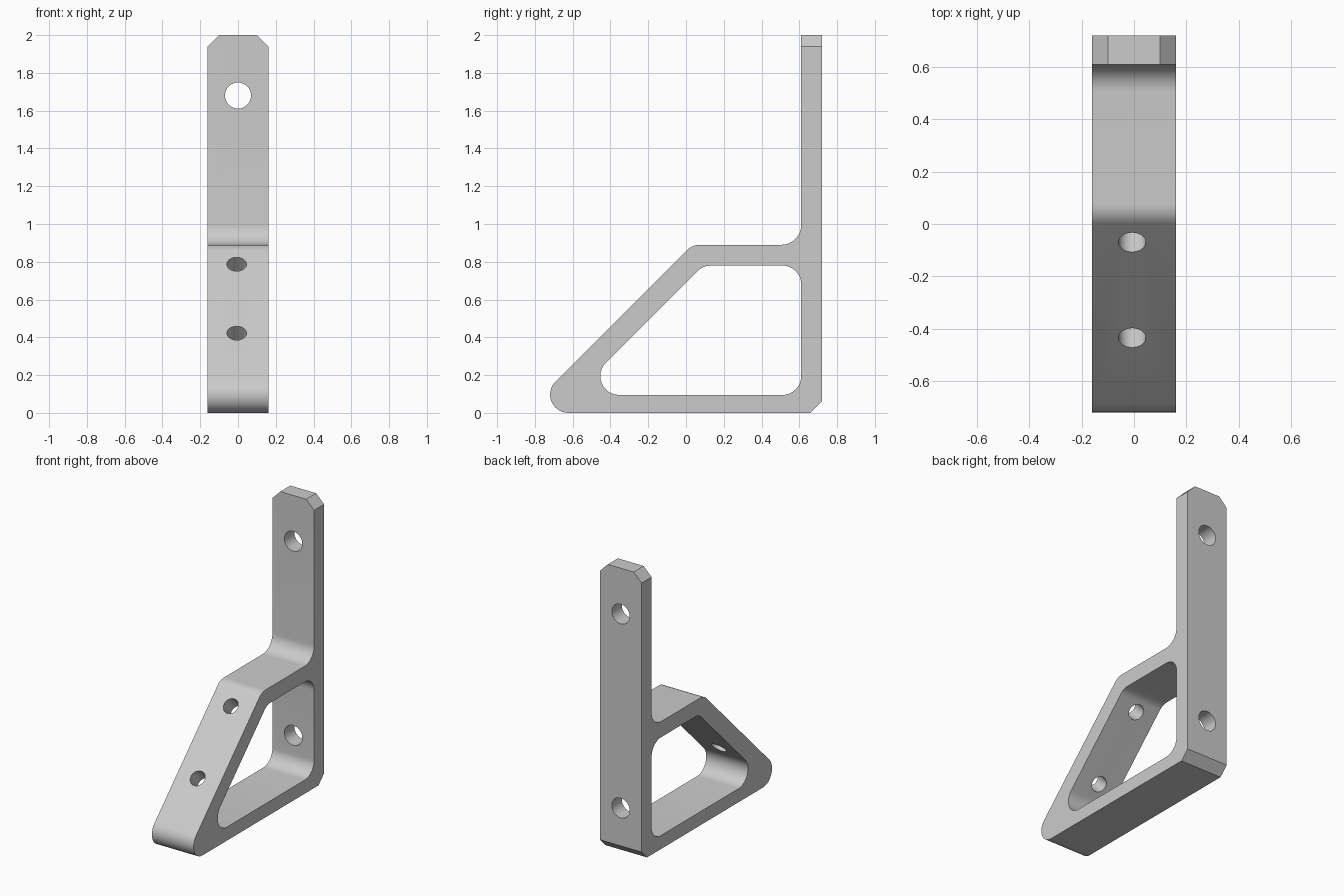
import bpy
import bmesh
from math import radians, tan, cos, sin, pi
from mathutils import Vector, Matrix

cube = bpy.data.objects.get("Cube")
if cube:
    bpy.data.objects.remove(cube)

HALF_WIDTH = 0.161
CHAMFER = 0.061

grey = bpy.data.materials.new("light_grey")
grey.use_nodes = True
grey.diffuse_color = (0.6, 0.6, 0.6, 1)
grey.node_tree.nodes["Principled BSDF"].inputs["Base Color"].default_value = (0.6, 0.6, 0.6, 1)


def rounded(corners, steps=12):
    """Outline in (y, z) from (y, z, radius) corners, each replaced by a fillet arc."""
    outline = []
    for i, (y, z, r) in enumerate(corners):
        p = Vector((y, z))
        if r == 0:
            outline.append(p)
            continue
        a = (Vector(corners[i - 1][:2]) - p).normalized()
        b = (Vector(corners[(i + 1) % len(corners)][:2]) - p).normalized()
        half = a.angle(b) / 2
        centre = p + (a + b).normalized() * (r / sin(half))
        start = p + a * (r / tan(half)) - centre
        end = p + b * (r / tan(half)) - centre
        sweep = pi - 2 * half
        for k in range(steps + 1):
            t = k / steps
            outline.append(centre + (start * sin((1 - t) * sweep) + end * sin(t * sweep)) / sin(sweep))
    return outline


def add_object(name, bm):
    bmesh.ops.recalc_face_normals(bm, faces=bm.faces)
    mesh = bpy.data.meshes.new(name)
    bm.to_mesh(mesh)
    bm.free()
    mesh.materials.append(grey)
    obj = bpy.data.objects.new(name, mesh)
    bpy.context.collection.objects.link(obj)
    return obj


def prism(outline, half):
    """Extrude a (y, z) outline across x."""
    bm = bmesh.new()
    face = bm.faces.new([bm.verts.new((-half, p.x, p.y)) for p in outline])
    moved = bmesh.ops.extrude_face_region(bm, geom=[face])["geom"]
    bmesh.ops.translate(bm, vec=(2 * half, 0, 0),
                        verts=[v for v in moved if isinstance(v, bmesh.types.BMVert)])
    return bm


def drill(name, centre, radius, tilt):
    """Cylinder cutter, its axis tilted about x from vertical."""
    bm = bmesh.new()
    place = Matrix.Translation(centre) @ Matrix.Rotation(tilt, 4, "X")
    bmesh.ops.create_cone(bm, cap_ends=True, segments=48, radius1=radius,
                          radius2=radius, depth=0.3, matrix=place)
    return add_object(name, bm)


# Bracket body: back plate, shelf, sloping strut and foot in one side profile
body = prism(rounded([
    (0.72, CHAMFER, 0), (0.72, 2, 0), (0.61, 2, 0),
    (0.61, 0.89, 0.105), (0.033, 0.89, 0.1),
    (-0.857, 0, 0.097), (0.72 - CHAMFER, 0, 0),
]), HALF_WIDTH)

# Clipped corners at the top of the back plate
tips = [e for e in body.edges
        if all(v.co.z > 1.99 for v in e.verts) and abs(e.verts[0].co.x - e.verts[1].co.x) < 0.01]
bmesh.ops.bevel(body, geom=tips, offset=CHAMFER, segments=1, affect="EDGES")
bracket = add_object("bracket", body)

# Cutters: central opening, plate holes and strut holes
cutters = [add_object("opening_cutter", prism(rounded([
    (0.61, 0.095, 0.1), (0.61, 0.78, 0.1), (0.09, 0.78, 0.1), (-0.595, 0.095, 0.1),
]), 0.4))]
for z in (1.68, 0.325):
    cutters.append(drill("plate_hole_cutter", (0, 0.665, z), 0.069, radians(90)))
for y in (-0.07, -0.435):
    cutters.append(drill("strut_hole_cutter", (-0.007, y, y + 0.857), 0.052, radians(45)))

bpy.ops.object.select_all(action="DESELECT")
bracket.select_set(True)
bpy.context.view_layer.objects.active = bracket
for cutter in cutters:
    cutter.hide_render = True
    cut = bracket.modifiers.new("cut", "BOOLEAN")
    cut.operation = "DIFFERENCE"
    cut.solver = "EXACT"
    cut.object = cutter
    bpy.ops.object.modifier_apply(modifier=cut.name)
    bpy.data.objects.remove(cutter)

bpy.ops.object.shade_smooth_by_angle(angle=radians(30))
